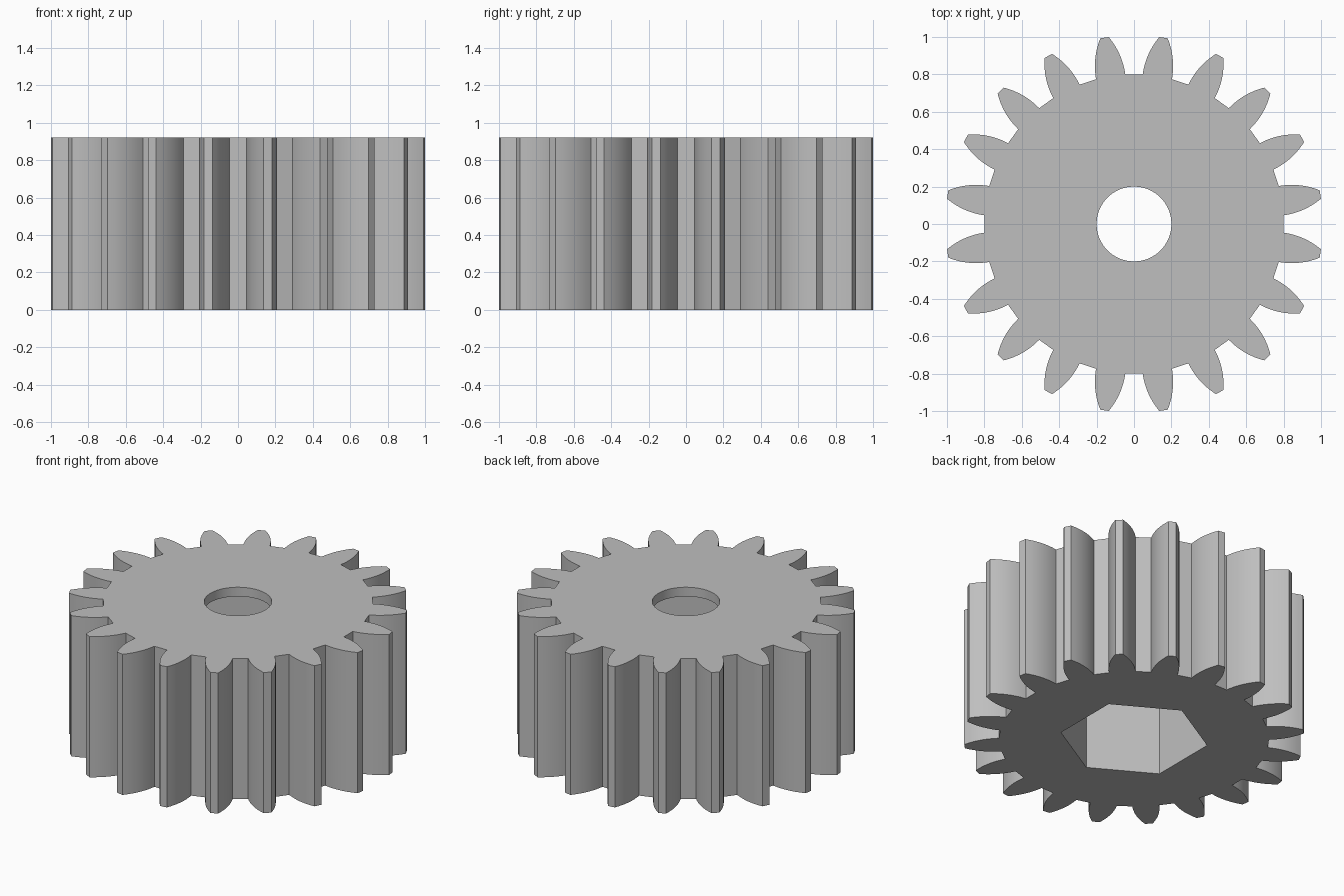
import bpy, bmesh, math
from mathutils import Matrix, Vector

cube = bpy.data.objects.get("Cube")
if cube:
    bpy.data.objects.remove(cube, do_unlink=True)

TEETH = 20
HEIGHT = 0.92
LIP = 0.06            # thickness of the top plate over the hexagonal pocket
ROOT, TIP = 0.796, 1.0085
ROOT_HALF, TIP_HALF = 0.0795, 0.023
STEPS = 8

# Plain grey material
grey = bpy.data.materials.new("plain_grey")
grey.use_nodes = True
colour = (0.52, 0.52, 0.52, 1)
grey.diffuse_color = colour
grey.node_tree.nodes["Principled BSDF"].inputs["Base Color"].default_value = colour


def prism(name, outline, z0, z1):
    """Extrude a closed outline of 2D points from z0 to z1."""
    bm = bmesh.new()
    face = bm.faces.new([bm.verts.new((p.x, p.y, z0)) for p in outline])
    top = bmesh.ops.extrude_face_region(bm, geom=[face])["geom"]
    verts = [v for v in top if isinstance(v, bmesh.types.BMVert)]
    bmesh.ops.translate(bm, verts=verts, vec=(0, 0, z1 - z0))
    bmesh.ops.recalc_face_normals(bm, faces=bm.faces)
    mesh = bpy.data.meshes.new(name)
    bm.to_mesh(mesh)
    bm.free()
    mesh.materials.append(grey)
    obj = bpy.data.objects.new(name, mesh)
    bpy.context.collection.objects.link(obj)
    return obj


def ring(radius, sides, start=0.0):
    return [Vector((radius * math.cos(start + math.tau * i / sides),
                    radius * math.sin(start + math.tau * i / sides)))
            for i in range(sides)]


# One tooth: bulging flank, mirrored about the tooth axis
flank = []
for i in range(STEPS + 1):
    t = i / STEPS
    half = ROOT_HALF - (ROOT_HALF - TIP_HALF) * t ** 2.2
    flank.append(Vector((ROOT + (TIP - ROOT) * t, -half)))
tooth = flank + [Vector((p.x, -p.y)) for p in reversed(flank)]

# Teeth repeated around the axis, with a gap on each main axis
outline = []
for k in range(TEETH):
    turn = Matrix.Rotation(math.tau * (k + 0.5) / TEETH, 2)
    outline += [turn @ p for p in tooth]
gear = prism("gear", outline, 0, HEIGHT)

# Hexagonal pocket from below, round bore through the top plate
pocket = prism("pocket_cutter", ring(0.44, 6, math.pi / 6), -0.1, HEIGHT - LIP)
bore = prism("bore_cutter", ring(0.2, 64), HEIGHT / 2, HEIGHT + 0.1)

bpy.ops.object.select_all(action="DESELECT")
gear.select_set(True)
bpy.context.view_layer.objects.active = gear
for cutter in (pocket, bore):
    cutter.hide_render = True
    cut = gear.modifiers.new(cutter.name, "BOOLEAN")
    cut.operation = "DIFFERENCE"
    cut.solver = "EXACT"
    cut.object = cutter
    bpy.ops.object.modifier_apply(modifier=cut.name)
    bpy.data.objects.remove(cutter, do_unlink=True)

# Smooth flanks and bore, crisp rims
bpy.ops.object.shade_smooth_by_angle(angle=math.radians(30))
